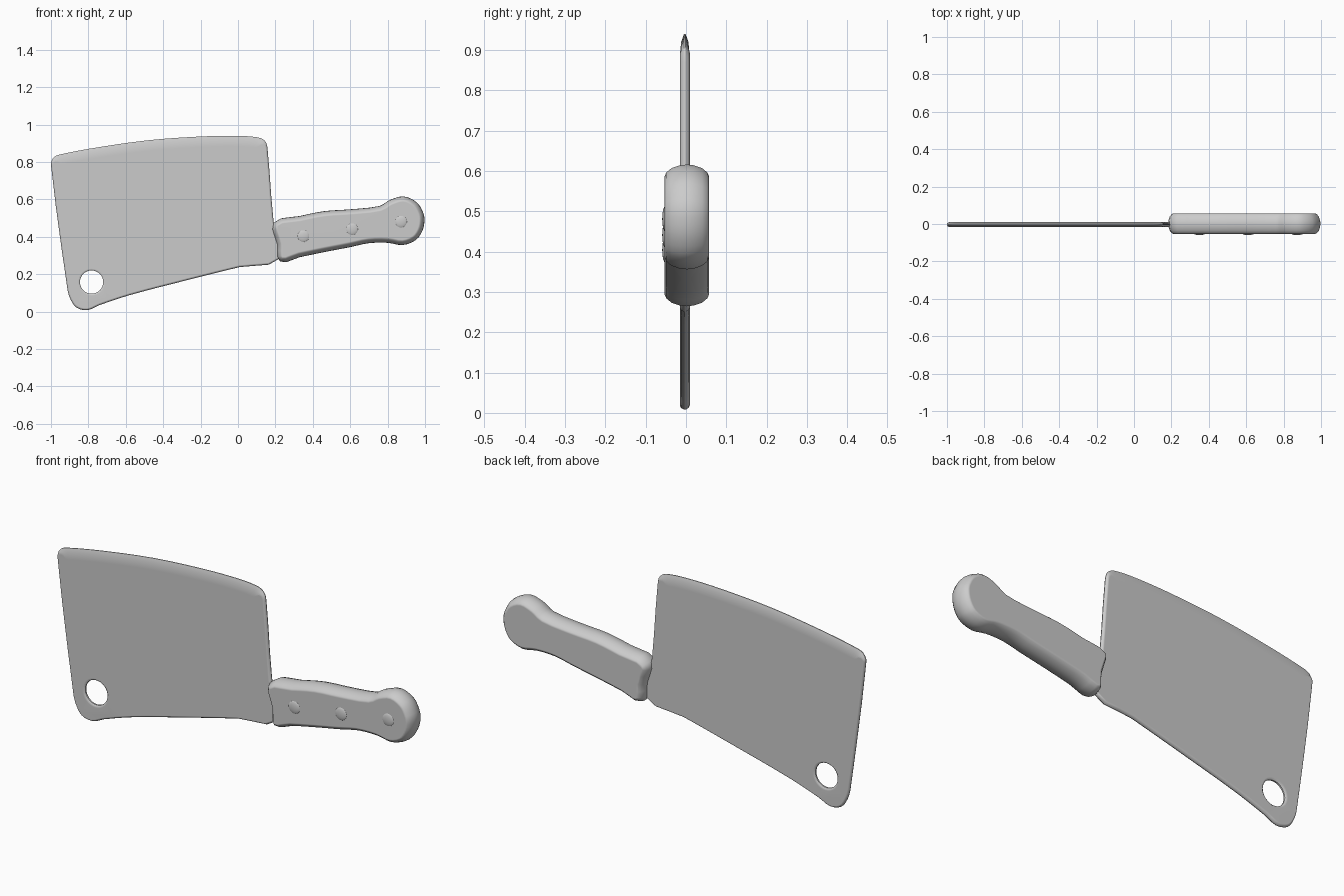
import bpy, bmesh, math
from mathutils import Vector

cube = bpy.data.objects.get("Cube")
if cube:
    bpy.data.objects.remove(cube, do_unlink=True)

# One plain grey for blade, handle and rivets
grey = bpy.data.materials.new("plain grey")
grey.use_nodes = True
colour = (0.6, 0.6, 0.6, 1)
grey.diffuse_color = colour
grey.node_tree.nodes["Principled BSDF"].inputs["Base Color"].default_value = colour


def spline(points, steps):
    """Closed smooth curve through the outline points (x, z)."""
    p = [Vector(q) for q in points]
    n, out = len(p), []
    for i in range(n):
        a, b, c, d = p[i - 1], p[i], p[(i + 1) % n], p[(i + 2) % n]
        # Tangents limited by the span length avoid overshoot at corners
        span = (c - b).length
        m0 = (c - a).normalized() * span
        m1 = (d - b).normalized() * span
        for k in range(steps):
            t = k / steps
            out.append(b * (2*t**3 - 3*t*t + 1) + m0 * (t**3 - 2*t*t + t)
                       + c * (3*t*t - 2*t**3) + m1 * (t**3 - t*t))
    return out


def finish(obj, angle=40):
    obj.data.materials.append(grey)
    bpy.ops.object.select_all(action='DESELECT')
    obj.select_set(True)
    bpy.context.view_layer.objects.active = obj
    bpy.ops.object.shade_smooth_by_angle(angle=math.radians(angle))
    obj.modifiers.new("even shading", 'WEIGHTED_NORMAL').keep_sharp = True


def slab(name, outline, rings, y=0, top_extra=0):
    """Stack of inset copies of a clockwise outline; rings are (inset, y)."""
    bm = bmesh.new()
    n = len(outline)
    loops = []
    for inset, dy in rings:
        loop = []
        for i, p in enumerate(outline):
            t = (outline[(i + 1) % n] - outline[i - 1]).normalized()
            out = Vector((-t.y, t.x))
            q = p - out * inset * (1 + top_extra * max(0, out.y) ** 2)
            loop.append(bm.verts.new((q.x, y + dy, q.y)))
        loops.append(loop)
    for a, b in zip(loops, loops[1:]):
        for i in range(n):
            j = (i + 1) % n
            bm.faces.new((a[i], a[j], b[j], b[i]))
    bm.faces.new(loops[0])
    bm.faces.new(loops[-1])
    bmesh.ops.recalc_face_normals(bm, faces=bm.faces)
    mesh = bpy.data.meshes.new(name)
    bm.to_mesh(mesh)
    bm.free()
    obj = bpy.data.objects.new(name, mesh)
    bpy.context.collection.objects.link(obj)
    return obj


def mirrored(half):
    """Ring list from the front face through the middle to the back."""
    return [(i, -d) for i, d in half] + [(i, d) for i, d in reversed(half) if d]


# Blade: rounded rim, with a long taper along the upper cutting edge
blade_outline = spline([
    (-1, .785), (-.985, .825), (-.944, .842), (-.74, .88), (-.473, .917),
    (-.206, .936), (-.02, .94), (.104, .932), (.145, .912), (.158, .87),
    (.19, .484), (.225, .286), (.008, .238), (-.313, .158), (-.58, .088),
    (-.74, .035), (-.805, .008), (-.864, .022), (-.896, .067), (-.912, .12)], 3)
blade = slab("blade", blade_outline,
             mirrored([(.011, .0125), (.004, .009), (0, .002)]), -.003, 4)

# Hanging hole with flared rims
hole_outline = [Vector((-.783 + .062 * math.sin(a), .158 + .062 * math.cos(a)))
                for a in (math.tau * i / 32 for i in range(32))]
cutter = slab("hole_cutter", hole_outline,
              mirrored([(-.02, .02), (0, .004)]), -.003)
cutter.hide_render = True
cut = blade.modifiers.new("hole", 'BOOLEAN')
cut.operation, cut.object, cut.solver = 'DIFFERENCE', cutter, 'EXACT'
bpy.context.view_layer.objects.active = blade
bpy.ops.object.modifier_apply(modifier=cut.name)
bpy.data.objects.remove(cutter, do_unlink=True)
finish(blade)

# Handle: wavy grip ending in a round knob, with soft shoulders
handle_outline = spline([
    (.19, .475), (.33, .511), (.46, .537), (.6, .547), (.757, .565),
    (.81, .596), (.885, .616), (.955, .585), (.99, .53), (.997, .485),
    (.985, .43), (.95, .382), (.88, .356), (.8, .368), (.7, .366),
    (.6, .345), (.46, .318), (.33, .291), (.225, .268), (.208, .36)], 3)
handle = slab("handle", handle_outline,
              mirrored([(.029, .055), (.02, .051), (.009, .038), (.002, .018), (0, 0)]), .002)
finish(handle, 50)

# Rivets: low domes on the front only
for i, (x, z) in enumerate([(.35, .404), (.61, .441), (.872, .481)]):
    bpy.ops.mesh.primitive_uv_sphere_add(segments=24, ring_count=12, radius=1,
                                         location=(x, -.05, z))
    rivet = bpy.context.object
    rivet.name = f"rivet_{i + 1}"
    rivet.scale = (.033, .009, .033)
    bpy.ops.object.transform_apply(location=False, rotation=False, scale=True)
    finish(rivet)
